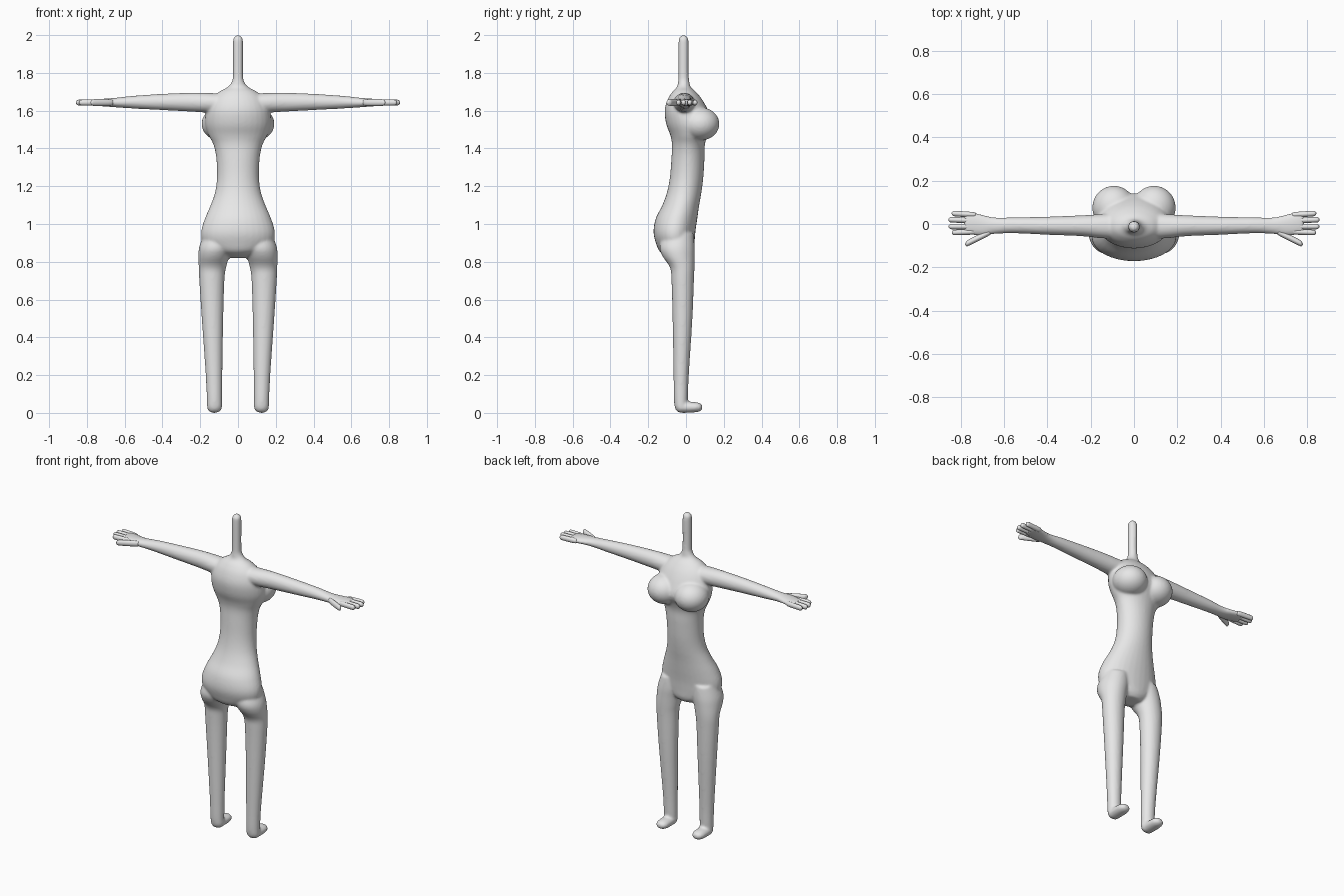
import bpy, bmesh, math
from mathutils import Matrix, Vector

grey = bpy.data.materials.new("plain grey")
grey.diffuse_color = (0.8, 0.8, 0.8, 1)


def spline(rows, steps):
    """Smoothly resample rows of numbers (Catmull-Rom)."""
    out = []
    for i in range(len(rows) - 1):
        a, b, c, d = (rows[max(0, min(len(rows) - 1, i + k))] for k in (-1, 0, 1, 2))
        for s in range(steps):
            t = s / steps
            out.append([q + 0.5 * t * (r - p + t * (2*p - 5*q + 4*r - w + t * (3*(q - r) + w - p)))
                        for p, q, r, w in zip(a, b, c, d)])
    return out + [list(rows[-1])]


def tube(bm, rows, axis, side=1, steps=4, n=32):
    """Loft ellipses along an axis; row = (t, centre1, radius1, centre2, radius2)."""
    others = [k for k in range(3) if k != axis]
    rings = []
    for t, c1, r1, c2, r2 in spline(rows, steps):
        ring = []
        for k in range(n):
            a = 2 * math.pi * k / n
            co = [0, 0, 0]
            co[axis] = t
            co[others[0]] = c1 + r1 * math.cos(a)
            co[others[1]] = c2 + r2 * math.sin(a)
            co[0] *= side
            ring.append(bm.verts.new(co))
        rings.append(ring)
    for lo, hi in zip(rings, rings[1:]):
        for k in range(n):
            bm.faces.new((lo[k], lo[(k + 1) % n], hi[(k + 1) % n], hi[k]))
    bm.faces.new(rings[0])
    bm.faces.new(rings[-1])


def finish(bm, name):
    bmesh.ops.recalc_face_normals(bm, faces=bm.faces)
    me = bpy.data.meshes.new(name)
    bm.to_mesh(me)
    bm.free()
    me.materials.append(grey)
    me.shade_smooth()
    ob = bpy.data.objects.new(name, me)
    bpy.context.collection.objects.link(ob)
    return ob


# torso and neck: z, half width, y min, y max
torso = [(0.82, .06, -.07, .02), (0.85, .13, -.135, .04), (0.90, .185, -.16, .045),
         (0.96, .195, -.172, .05), (1.03, .175, -.16, .06), (1.10, .145, -.125, .07),
         (1.17, .121, -.10, .082), (1.25, .111, -.085, .092), (1.35, .115, -.077, .098),
         (1.42, .13, -.074, .10), (1.47, .155, -.083, .115), (1.53, .175, -.105, .142),
         (1.60, .168, -.113, .118), (1.66, .142, -.097, .085), (1.70, .10, -.072, .052),
         (1.725, .055, -.048, .025), (1.755, .032, -.042, .018), (1.80, .027, -.04, .014),
         (1.96, .027, -.04, .014), (1.985, .023, -.036, .01), (2.0, .010, -.023, -.003)]
bm = bmesh.new()
tube(bm, [(z, 0, w, (a + b) / 2, (b - a) / 2) for z, w, a, b in torso], 2)

# legs: z, x inner, x outer, y min, y max
leg = [(.005, .10, .15, -.045, -.005), (.025, .085, .163, -.058, .005), (.07, .084, .165, -.064, .010),
       (.20, .083, .171, -.066, .015), (.50, .078, .192, -.071, .034), (.70, .072, .205, -.077, .042),
       (.77, .063, .208, -.085, .045), (.83, .045, .21, -.125, .046), (.88, .03, .205, -.14, .046),
       (.95, .03, .18, -.12, .04)]
# feet: y, x centre, half width, z centre, half height
foot = [(-.055, .125, .012, .03, .012), (-.035, .125, .034, .032, .03), (0, .125, .038, .030, .030),
        (.05, .125, .038, .030, .027), (.075, .125, .03, .030, .021), (.087, .125, .012, .030, .009)]
# arms and palms: x, y centre, half depth, z centre, half height
arm = [(.08, -.01, .06, 1.64, .05), (.16, -.01, .055, 1.642, .052), (.25, -.008, .048, 1.645, .05),
       (.40, -.008, .042, 1.646, .043), (.55, -.006, .037, 1.645, .034), (.64, -.008, .038, 1.643, .026),
       (.70, -.006, .049, 1.643, .021), (.75, .002, .053, 1.643, .018), (.785, .004, .05, 1.643, .014)]
for s in (1, -1):
    tube(bm, [(z, (a + b) / 2, (b - a) / 2, (c + d) / 2, (d - c) / 2) for z, a, b, c, d in leg], 2, s)
    tube(bm, foot, 1, s)
    tube(bm, arm, 0, s)
    # bust
    bmesh.ops.create_uvsphere(bm, u_segments=32, v_segments=20, radius=1,
                              matrix=Matrix.Translation((s * .093, .075, 1.53)) @ Matrix.Diagonal((.1, .102, .088, 1)))
body = finish(bm, "body")
m = body.modifiers.new("fuse parts", "REMESH")
m.mode = "VOXEL"
m.voxel_size = 0.007
m.use_smooth_shade = True
m = body.modifiers.new("soften joins", "SMOOTH")
m.factor = 0.5
m.iterations = 8

# fingers and thumb: base x, base y, tip x, tip y, radius
fingers = [(.73, .042, .843, .049, .013), (.74, .016, .858, .020, .013),
           (.74, -.012, .857, -.012, .013), (.73, -.036, .842, -.040, .013),
           (.66, -.035, .78, -.094, .015)]
for s, label in ((1, "right"), (-1, "left")):
    bm = bmesh.new()
    for x0, y0, x1, y1, r in fingers:
        rows = []
        for t, f in ((0, .4), (.08, .9), (.5, 1), (.88, .95), (.96, .7), (1, .2)):
            rows.append((x0 + (x1 - x0) * t, y0 + (y1 - y0) * t, r * f, 1.643, r * 1.2 * f))
        tube(bm, rows, 0, s, 3, 16)
    finish(bm, label + "_fingers")
